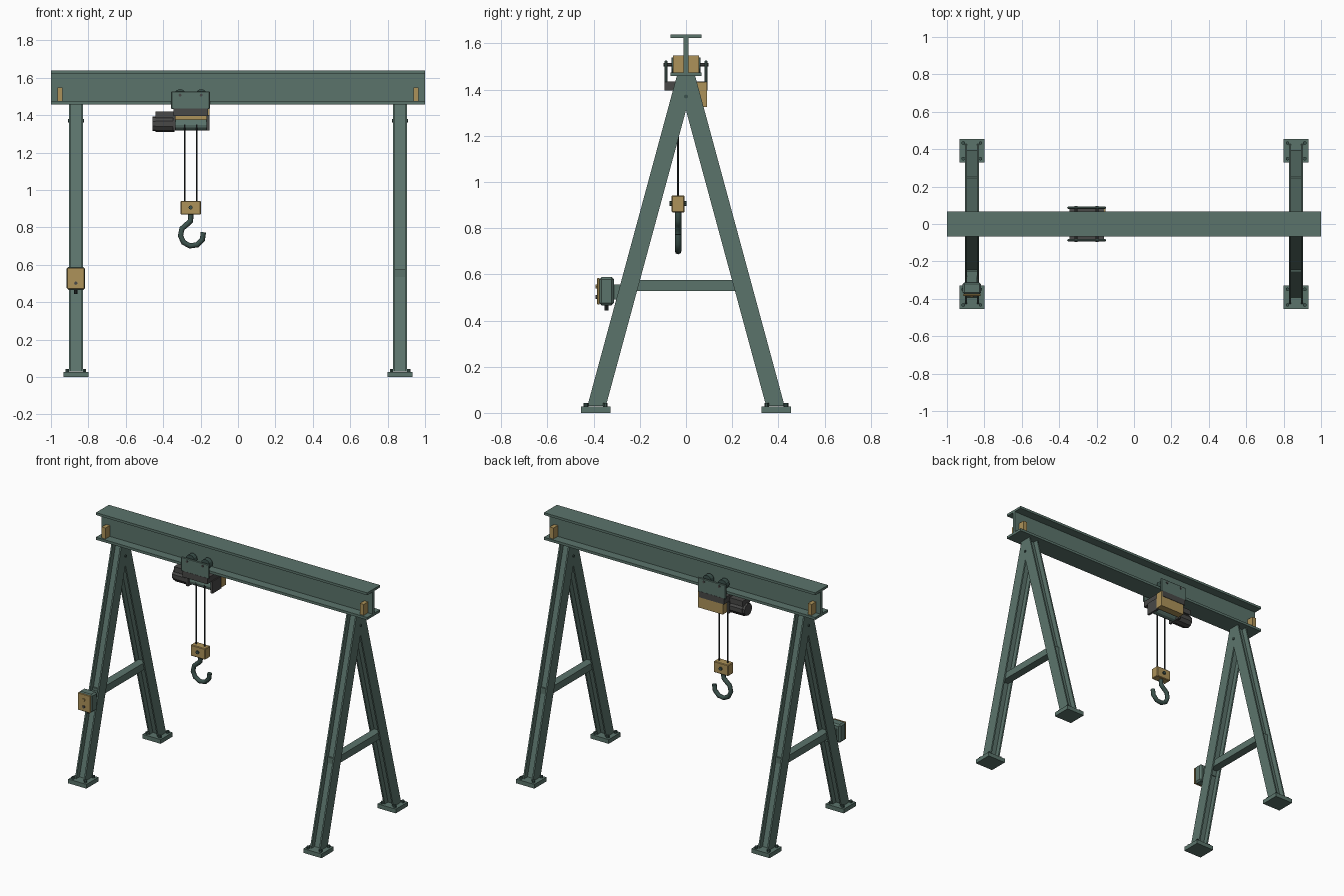
import bpy, bmesh, math
from mathutils import Vector

if "Cube" in bpy.data.objects:
    bpy.data.objects.remove(bpy.data.objects["Cube"])


def mat(name, rgb):
    m = bpy.data.materials.new(name)
    m.diffuse_color = (*rgb, 1)
    m.use_nodes = True
    m.node_tree.nodes["Principled BSDF"].inputs["Base Color"].default_value = m.diffuse_color
    return m


GREEN = mat("grey_green_paint", (0.105, 0.175, 0.148))
BRASS = mat("ochre_paint", (0.42, 0.29, 0.10))
GREY = mat("dark_grey_metal", (0.065, 0.065, 0.063))
STEEL = mat("dark_green_steel", (0.045, 0.085, 0.073))
BLACK = mat("black_cable", (0.02, 0.025, 0.025))


def finish(bm, name, material):
    bmesh.ops.recalc_face_normals(bm, faces=bm.faces)
    me = bpy.data.meshes.new(name)
    bm.to_mesh(me)
    bm.free()
    me.materials.append(material)
    ob = bpy.data.objects.new(name, me)
    bpy.context.collection.objects.link(ob)
    return ob


def add_box(bm, x, y, z):
    vs = bmesh.ops.create_cube(bm, size=1)["verts"]
    for v in vs:
        v.co = [a[0] + (c + 0.5) * (a[1] - a[0]) for a, c in zip((x, y, z), v.co)]


def box(name, x, y, z, material, bevel=0):
    bm = bmesh.new()
    add_box(bm, x, y, z)
    ob = finish(bm, name, material)
    if bevel:
        b = ob.modifiers.new("chamfer", "BEVEL")
        b.width, b.segments = bevel, 1
    return ob


def add_rod(bm, p, q, r, sides):
    p, q = Vector(p), Vector(q)
    vs = bmesh.ops.create_cone(bm, cap_ends=True, segments=sides, radius1=r,
                               radius2=r, depth=(q - p).length)["verts"]
    rot = (q - p).to_track_quat("Z", "Y")
    for v in vs:
        v.co = rot @ v.co + (p + q) / 2


def rods(name, pairs, r, material, sides=8):
    bm = bmesh.new()
    for p, q in pairs:
        add_rod(bm, p, q, r, sides)
    return finish(bm, name, material)


def add_slant(bm, x, yz):
    # four-cornered side profile extruded along x
    a, b = [[bm.verts.new((xx, *c)) for c in yz] for xx in x]
    bm.faces.new(a)
    bm.faces.new(b[::-1])
    for i in range(4):
        j = (i + 1) % 4
        bm.faces.new((a[i], b[i], b[j], a[j]))


# I-beam girder
bm = bmesh.new()
prof = [(0.068, 1.458), (0.068, 1.475), (0.01, 1.475), (0.01, 1.623), (0.068, 1.623), (0.068, 1.639)]
prof += [(-y, z) for y, z in reversed(prof)]
f = bm.faces.new([bm.verts.new((-1, y, z)) for y, z in prof])
ext = bmesh.ops.extrude_face_region(bm, geom=[f])["geom"]
bmesh.ops.translate(bm, vec=(2, 0, 0), verts=[g for g in ext if isinstance(g, bmesh.types.BMVert)])
finish(bm, "girder", GREEN)

for sx, side in ((-1, "left"), (1, "right")):
    cx = sx * 0.867
    for sy, end in ((-1, "front"), (1, "back")):
        tag = f"{side}_{end}"
        # end stop on the girder
        box(f"{tag}_end_stop", (sx * 0.952 - 0.014, sx * 0.952 + 0.014),
            sorted((sy * 0.008, sy * 0.056)), (1.475, 1.548), BRASS)
        # H-section leg: two flanges and a web
        bm = bmesh.new()
        for x0, x1, h in ((-0.037, -0.027, 0.04), (0.027, 0.037, 0.04), (-0.027, 0.027, 0.006)):
            add_slant(bm, (cx + x0, cx + x1), [(sy * 0.387 - h, 0.03), (sy * 0.387 + h, 0.03),
                                               (h, 1.458), (-h, 1.458)])
        finish(bm, f"{tag}_leg", GREEN)
        # foot plate with anchor bolts
        fy = sy * 0.391
        box(f"{tag}_foot_plate", (cx - 0.067, cx + 0.067), (fy - 0.063, fy + 0.063), (0, 0.028), GREEN)
        rods(f"{tag}_foot_bolts", [((cx + dx, fy + dy, 0.027), (cx + dx, fy + dy, 0.042))
                                   for dx in (-0.046, 0.046) for dy in (-0.042, 0.042)], 0.01, STEEL, 6)
    # cross brace and apex bolt
    box(f"{side}_cross_brace", (cx - 0.027, cx + 0.027), (-0.256, 0.256), (0.528, 0.575), GREEN)
    rods(f"{side}_apex_bolt", [((cx - 0.043, 0, 1.37), (cx + 0.043, 0, 1.37))], 0.009, STEEL, 6)

# trolley: side plates, wheels and axles
for sy, end in ((-1, "front"), (1, "back")):
    box(f"trolley_{end}_plate", (-0.357, -0.15), sorted((sy * 0.081, sy * 0.093)), (1.432, 1.527), GREEN, 0.004)
    rods(f"trolley_{end}_wheels", [((x, sy * 0.03, 1.507), (x, sy * 0.062, 1.507)) for x in (-0.31, -0.197)],
         0.032, STEEL, 12)
    rods(f"trolley_{end}_axles", [((x, sy * 0.04, 1.507), (x, sy * 0.097, 1.507)) for x in (-0.31, -0.197)],
         0.008, GREY, 8)

# hoist: frame, drum, end brackets, gear case and motor
box("hoist_frame", (-0.345, -0.16), (-0.094, 0.094), (1.396, 1.436), GREY)
box("hoist_gear_case", (-0.335, -0.152), (0.042, 0.091), (1.325, 1.432), BRASS)
rods("rope_drum", [((-0.34, -0.005, 1.348), (-0.165, -0.005, 1.348))], 0.03, GREEN, 12)
for i, x in enumerate((-0.348, -0.168)):
    box(f"drum_bracket_{i + 1}", (x, x + 0.015), (-0.05, 0.045), (1.318, 1.4), GREY)
rods("hoist_motor", [((-0.44, -0.005, 1.354), (-0.34, -0.005, 1.354))], 0.045, GREY, 10)
rods("motor_end_cap", [((-0.456, -0.005, 1.354), (-0.438, -0.005, 1.354))], 0.04, GREY, 10)
box("motor_terminal_box", (-0.442, -0.34), (-0.045, 0.035), (1.385, 1.42), GREY)

# lifting ropes and hook block
HX, HY = -0.253, -0.034
rods("lifting_ropes", [((HX + d, HY, 0.93), (HX + d, HY, 1.35)) for d in (-0.032, 0.032)], 0.004, BLACK, 6)
box("hook_block", (HX - 0.054, HX + 0.054), (HY - 0.028, HY + 0.028), (0.868, 0.942), BRASS, 0.004)
rods("hook_block_pin", [((HX, HY - 0.037, 0.906), (HX, HY + 0.037, 0.906))], 0.011, STEEL, 8)

# hook: tube swept along a shank and open arc
cu = bpy.data.curves.new("hook_path", "CURVE")
cu.dimensions = "3D"
cu.bevel_depth, cu.bevel_resolution, cu.use_fill_caps = 0.0145, 2, True
pts = [(HX, HY, 0.875), (HX, HY, 0.835)]
for i in range(8):
    a = math.radians(112 + i * 37)
    pts.append((-0.246 + 0.062 * math.cos(a), HY, 0.762 + 0.062 * math.sin(a)))
sp = cu.splines.new("POLY")
sp.points.add(len(pts) - 1)
for p, co in zip(sp.points, pts):
    p.co = (*co, 1)
cu.materials.append(STEEL)
hook = bpy.data.objects.new("hook", cu)
bpy.context.collection.objects.link(hook)

# control box on the left front leg
CX = -0.867
box("control_bracket", (CX - 0.028, CX + 0.028), (-0.316, -0.25), (0.49, 0.557), GREEN)
box("control_box", (CX - 0.05, CX + 0.05), (-0.376, -0.312), (0.466, 0.588), GREEN, 0.01)
box("control_cover", (CX - 0.046, CX + 0.046), (-0.385, -0.374), (0.47, 0.584), BRASS, 0.002)
rods("upper_button", [((CX, -0.38, 0.548), (CX, -0.391, 0.548))], 0.009, BRASS, 8)
rods("lower_button", [((CX, -0.38, 0.502), (CX, -0.391, 0.502))], 0.009, GREY, 8)
rods("cable_gland", [((CX, -0.344, 0.47), (CX, -0.344, 0.444))], 0.009, BLACK, 8)
